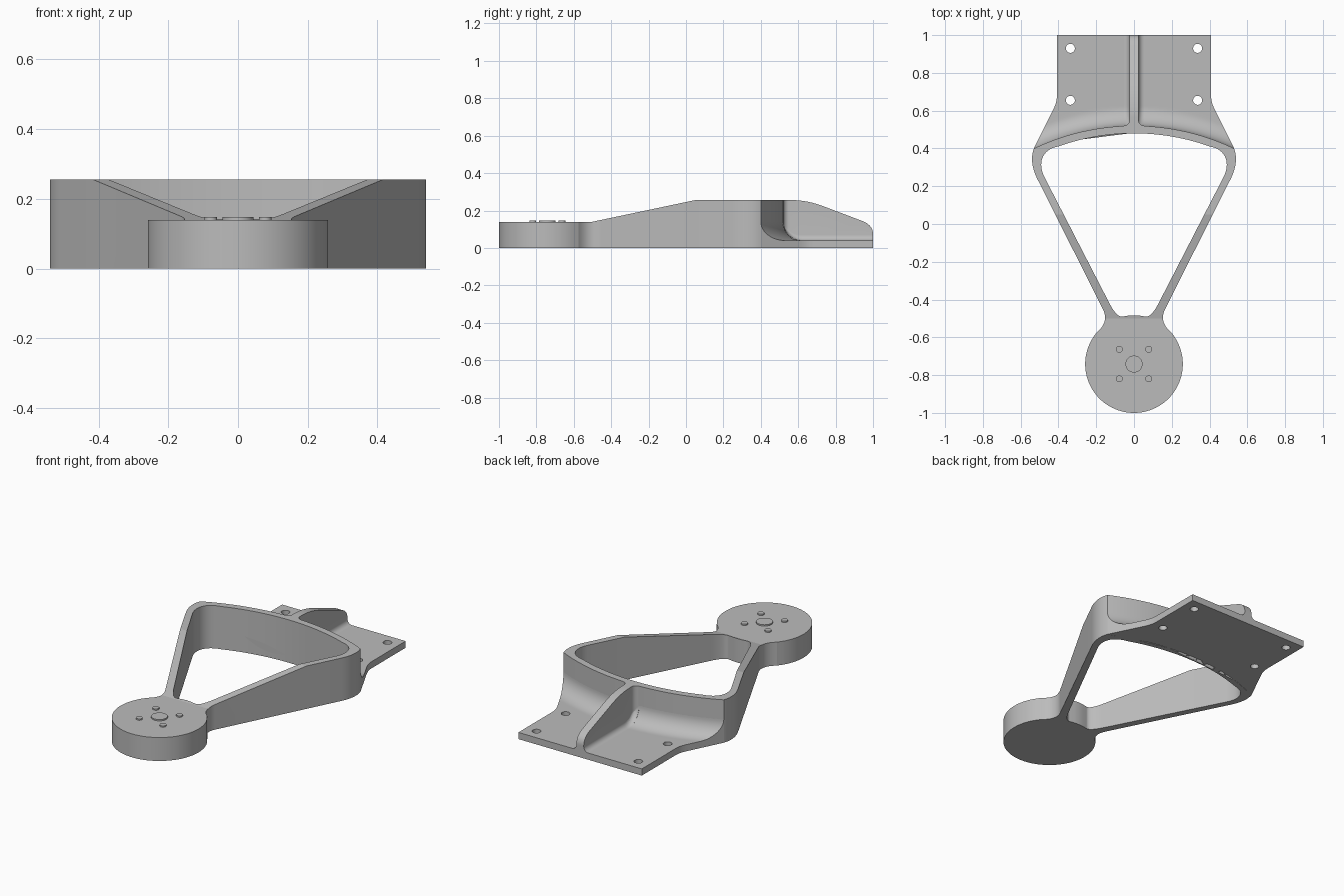
import bpy, bmesh, math
from mathutils import Vector

if "Cube" in bpy.data.objects:
    bpy.data.objects.remove(bpy.data.objects["Cube"])

grey = bpy.data.materials.new("light_grey")
grey.diffuse_color = (0.5, 0.5, 0.5, 1)
grey.use_nodes = True
grey.node_tree.nodes["Principled BSDF"].inputs["Base Color"].default_value = grey.diffuse_color

FLOOR, WALL_R, RIB_R, RIB_HALF, WALL_Y = 0.04, 0.10, 0.03, 0.024, 0.52


def finish(bm, name):
    bmesh.ops.recalc_face_normals(bm, faces=bm.faces)
    me = bpy.data.meshes.new(name)
    bm.to_mesh(me)
    bm.free()
    ob = bpy.data.objects.new(name, me)
    bpy.context.collection.objects.link(ob)
    me.materials.append(grey)
    return ob


def smooth(ob):
    bpy.ops.object.select_all(action='DESELECT')
    ob.select_set(True)
    bpy.context.view_layer.objects.active = ob
    bpy.ops.object.shade_smooth_by_angle(angle=0.2)


def bezier(ctrl, n=16):
    out = []
    for i in range(n + 1):
        p, t = [Vector(c) for c in ctrl], i / n
        while len(p) > 1:
            p = [a.lerp(b, t) for a, b in zip(p, p[1:])]
        out.append(tuple(p[0]))
    return out


def interp(table, v):
    if v <= table[0][0]:
        return table[0][1]
    for (a, fa), (b, fb) in zip(table, table[1:]):
        if v <= b:
            return fa + (fb - fa) * (v - a) / (b - a)
    return table[-1][1]


def arc_y(x, offset=0.0):
    """Curved back wall, concentric about a point in front of it."""
    r = 1.23 - offset
    return WALL_Y - 1.23 + math.sqrt(r * r - x * x)


def mirrored(half):
    """Close a right-hand outline that starts and ends on the centre line."""
    return half + [(-x, y) for x, y in half[-2:0:-1]]


def loft(sections, name):
    bm = bmesh.new()
    rings = [[bm.verts.new(p) for p in s] for s in sections]
    n = len(rings[0])
    for a, b in zip(rings, rings[1:]):
        for i in range(n):
            j = (i + 1) % n
            bm.faces.new((a[i], a[j], b[j], b[i]))
    bm.faces.new(rings[0])
    bm.faces.new(rings[-1][::-1])
    return finish(bm, name)


def cylinder(name, x, y, r, z0, z1, seg=32):
    bm = bmesh.new()
    bmesh.ops.create_cone(bm, cap_ends=True, segments=seg, radius1=r, radius2=r, depth=z1 - z0)
    bmesh.ops.translate(bm, verts=bm.verts, vec=(x, y, (z0 + z1) / 2))
    return finish(bm, name)


# Frame: round pad, two arms and curved back wall in one outline with one opening
a_end = math.atan2(0.165, 0.2)
outer = [(0.2585 * math.cos(a), -0.7415 + 0.2585 * math.sin(a))
         for a in [-math.pi / 2 + (a_end + math.pi / 2) * i / 40 for i in range(40)]]
outer += bezier([(0.2, -0.576), (0.13, -0.52), (0.165, -0.45)])
outer += bezier([(0.515, 0.245), (0.555, 0.33), (0.53, 0.40)])
outer += [(x, arc_y(x)) for x in [0.53 * (1 - i / 20) for i in range(1, 21)]]
inner = [(0, -0.483), (0.03, -0.485)]
inner += bezier([(0.06, -0.49), (0.09, -0.497), (0.13, -0.42)])
inner += bezier([(0.475, 0.25), (0.51, 0.32), (0.49, 0.395), (0.40, arc_y(0.4, 0.04))])
inner += [(x, arc_y(x, 0.04)) for x in [0.4 * (1 - i / 16) for i in range(1, 17)]]

bm = bmesh.new()
edges = []
for loop in (mirrored(outer), mirrored(inner)):
    vs = [bm.verts.new((x, y, 0)) for x, y in loop]
    edges += [bm.edges.new((vs[i - 1], vs[i])) for i in range(len(vs))]
bmesh.ops.triangle_fill(bm, edges=edges, use_beauty=True, normal=(0, 0, 1))
ext = bmesh.ops.extrude_face_region(bm, geom=bm.faces[:], use_keep_orig=True)
bmesh.ops.translate(bm, verts=[g for g in ext["geom"] if isinstance(g, bmesh.types.BMVert)],
                    vec=(0, 0, 0.1))
for y in (-0.5, 0.05):
    bmesh.ops.bisect_plane(bm, geom=bm.verts[:] + bm.edges[:] + bm.faces[:],
                           plane_co=(0, y, 0), plane_no=(0, 1, 0))
for v in bm.verts:
    if v.co.z > 0.05:
        v.co.z = interp([(-0.5, 0.14), (0.05, 0.256)], v.co.y)
smooth(finish(bm, "frame"))

# Mounting plate with a fillet sweeping up into the back wall
PLATE = [(0.40, 0.53), (0.61, 0.425), (0.64, 0.413), (0.67, 0.408)]
fillet = [(WALL_R * (1 - math.cos(a)), FLOOR + WALL_R * (1 - math.sin(a)))
          for a in [math.pi / 2 * i / 14 for i in range(15)]]


def plate_row(y_of, z, n=32):
    w = 0.5
    for _ in range(12):
        w = interp(PLATE, y_of(w))
    xs = [w * (2 * i / n - 1) for i in range(n + 1)]
    return [(x, y_of(x), z) for x in xs] + [(x, y_of(x), 0) for x in xs[::-1]]


rows = [plate_row(lambda x: arc_y(x) - 0.005, FLOOR + WALL_R)]
rows += [plate_row(lambda x, d=d: arc_y(x) + d, z) for d, z in fillet]
for k in range(1, 9):
    rows.append(plate_row(lambda x, t=k / 8: (arc_y(x) + WALL_R) * (1 - t) + 0.68 * t, FLOOR))
rows.append(plate_row(lambda x: 1.0, FLOOR))
plate = loft(rows, "mounting_plate")

# Screw holes
for sx in (-1, 1):
    for y in (0.655, 0.93):
        cutter = cylinder("hole_cutter", sx * 0.337, y, 0.024, -0.1, 0.2)
        cutter.hide_render = True
        mod = plate.modifiers.new("hole", 'BOOLEAN')
        mod.operation, mod.solver, mod.object = 'DIFFERENCE', 'EXACT', cutter
        bpy.context.view_layer.objects.active = plate
        bpy.ops.object.modifier_apply(modifier=mod.name)
        bpy.data.objects.remove(cutter)
smooth(plate)

# Stiffening rib, flared where it meets the plate and the wall
rib_top = bezier([(0.57, 0.256), (0.66, 0.254), (0.75, 0.217)], 12)
rib_top += bezier([(0.94, 0.145), (0.995, 0.125), (1.0, 0.08)], 10)


def rib_section(y):
    d = max(0.0, y - WALL_Y)
    base, top = interp(fillet, d), interp(rib_top, y)
    s = RIB_R - min(d, RIB_R)
    wall_flare = RIB_R - math.sqrt(RIB_R ** 2 - s * s)
    side = [(RIB_HALF + RIB_R, 0.02)]
    for i in range(9):
        a = math.pi / 2 * i / 8
        side.append((RIB_HALF + max(RIB_R * (1 - math.sin(a)), wall_flare),
                     base + RIB_R * (1 - math.cos(a))))
    side.append((RIB_HALF + wall_flare, top))
    return [(x, y, z) for x, z in side] + [(-x, y, z) for x, z in side[::-1]]


stations = {0.51, 0.523, 0.53, 0.537, 0.545}
stations |= {round(WALL_Y + d, 4) for d, _ in fillet} | {round(y, 4) for y, _ in rib_top}
smooth(loft([rib_section(y) for y in sorted(stations)], "rib"))

# Raised centre boss and four pins on the pad
smooth(cylinder("centre_boss", 0, -0.7415, 0.045, 0.13, 0.148, 40))
for sx in (-1, 1):
    for sy in (-1, 1):
        smooth(cylinder("pin", sx * 0.078, -0.7415 + sy * 0.078, 0.018, 0.13, 0.148, 32))
